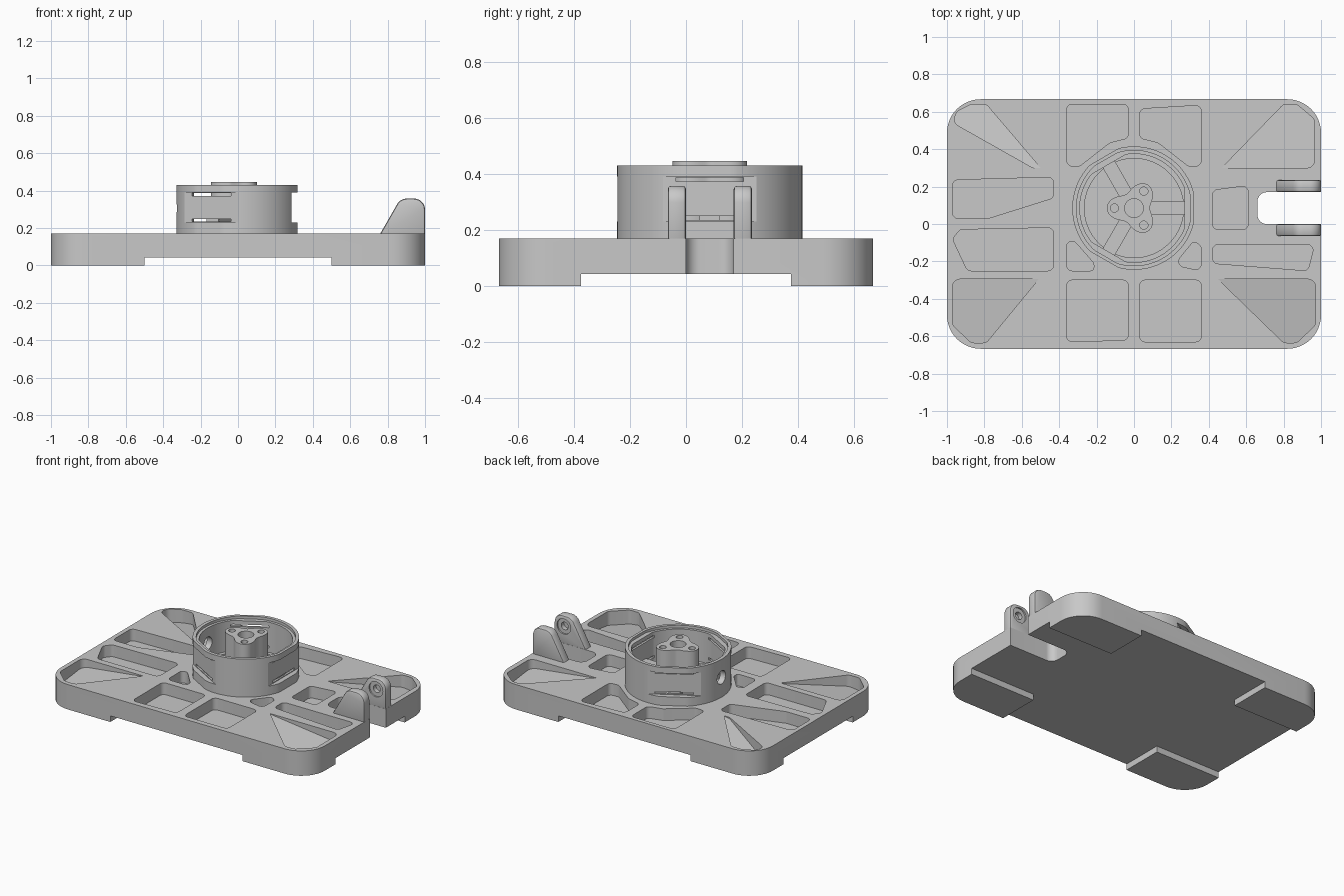
import bpy, bmesh, math
from mathutils import Vector

if "Cube" in bpy.data.objects:
    bpy.data.objects.remove(bpy.data.objects["Cube"])

grey = bpy.data.materials.new("mid_grey")
grey.diffuse_color = (0.58, 0.58, 0.58, 1)
grey.use_nodes = True
grey.node_tree.nodes["Principled BSDF"].inputs["Base Color"].default_value = grey.diffuse_color
CY = 0.085                                   # socket centre on y
DIRS = [math.radians(a) for a in (0, 120, 240)]


def rounded(pts, radius, steps=8):
    """Round polygon corners; radius is one number or one per corner."""
    out, n = [], len(pts)
    for i in range(n):
        r = radius[i] if isinstance(radius, (list, tuple)) else radius
        p = Vector(pts[i])
        u, v = Vector(pts[i - 1]) - p, Vector(pts[(i + 1) % n]) - p
        h = u.angle(v) / 2
        t = min(r / math.tan(h), 0.45 * u.length, 0.45 * v.length)
        if t < 1e-5:
            out.append(p)
            continue
        u.normalize()
        v.normalize()
        c = p + (u + v).normalized() * (t / math.cos(h))
        a, b = p + u * t - c, p + v * t - c
        size = a.length
        a.normalize()
        b.normalize()
        out += [c + a.slerp(b, k / steps) * size for k in range(steps + 1)]
    return out


def circle(cx, cy, r, n=32):
    return [Vector((cx + r * math.cos(k * math.tau / n),
                    cy + r * math.sin(k * math.tau / n))) for k in range(n)]


def polar(fn, n=120):
    """Outline around the socket centre from a radius function."""
    return [Vector((fn(a) * math.cos(a), CY + fn(a) * math.sin(a)))
            for a in (k * math.tau / n for k in range(n))]


def flatted(r, d):
    """Circle with three flat sides at distance d."""
    return polar(lambda a: min([r] + [d / math.cos(a - q) for q in DIRS
                                      if math.cos(a - q) > 0.5]))


def radial_box(q, d0, d1, half):
    """Rectangle pointing outward from the socket centre."""
    e, s = Vector((math.cos(q), math.sin(q))), Vector((-math.sin(q), math.cos(q)))
    c = Vector((0, CY))
    return [c + e * d0 - s * half, c + e * d1 - s * half,
            c + e * d1 + s * half, c + e * d0 + s * half]


def prism(name, pts, lo, hi, axis="z"):
    """Extrude an outline; lo may be a function of the point (sloped floor)."""
    place = {"z": lambda p, h: (p[0], p[1], h),
             "y": lambda p, h: (p[0], h, p[1]),
             "x": lambda p, h: (h, p[0], p[1])}[axis]
    bm = bmesh.new()
    low = [bm.verts.new(place(p, lo(p) if callable(lo) else lo)) for p in pts]
    top = [bm.verts.new(place(p, hi)) for p in pts]
    bm.faces.new(low[::-1])
    bm.faces.new(top)
    for i in range(len(pts)):
        j = (i + 1) % len(pts)
        bm.faces.new((low[i], low[j], top[j], top[i]))
    bmesh.ops.recalc_face_normals(bm, faces=bm.faces)
    me = bpy.data.meshes.new(name)
    bm.to_mesh(me)
    bm.free()
    ob = bpy.data.objects.new(name, me)
    bpy.context.collection.objects.link(ob)
    me.materials.append(grey)
    return ob


def activate(ob):
    bpy.ops.object.select_all(action="DESELECT")
    ob.select_set(True)
    bpy.context.view_layer.objects.active = ob


def cut(ob, *cutter_args):
    c = prism("cutter", *cutter_args)
    activate(ob)
    m = ob.modifiers.new("cut", "BOOLEAN")
    m.operation, m.solver, m.object = "DIFFERENCE", "EXACT", c
    bpy.ops.object.modifier_apply(modifier=m.name)
    bpy.data.objects.remove(c)


def smooth(ob):
    activate(ob)
    bpy.ops.object.shade_smooth_by_angle(angle=math.radians(30))


# Base plate with a notch in the right edge
plate = prism("base_plate", rounded(
    [(-1, -.667), (1, -.667), (1, 0), (.66, 0), (.66, .17), (1, .17), (1, .667), (-1, .667)],
    [.18, .18, 0, .05, .05, 0, .18, .18], 12), 0, .17)

# Underside cross that leaves four corner feet
cut(plate, [(-.5, -.8), (.5, -.8), (.5, -.375), (1.1, -.375), (1.1, .375), (.5, .375),
            (.5, .8), (-.5, .8), (-.5, .375), (-1.1, .375), (-1.1, -.375), (-.5, -.375)],
    -.1, .042)

# Flat-floored weight-saving pockets
pockets = [
    [(-.97, .235), (-.43, .25), (-.43, .14), (-.78, .03), (-.97, .03)],
    [(-.97, -.08), (-.93, -.03), (-.43, -.02), (-.43, -.25), (-.89, -.25)],
    [(-.36, .64), (-.03, .64), (-.03, .46), (-.13, .435), (-.29, .31), (-.36, .31)],
    [(.03, .615), (.36, .635), (.36, .31), (.29, .31), (.13, .435), (.03, .46)],
    [(-.36, -.3), (-.03, -.3), (-.03, -.62), (-.36, -.63)],
    [(.03, -.3), (.36, -.3), (.36, -.63), (.03, -.63)],
    [(-.36, -.1), (-.32, -.09), (-.215, -.21), (-.215, -.25), (-.36, -.25)],
    [(.32, -.09), (.36, -.12), (.36, -.25), (.215, -.22)],
    [(.42, .18), (.61, .205), (.61, -.03), (.42, -.03)],
    [(.42, -.11), (.965, -.11), (.93, -.25), (.42, -.21)],
]
for p in pockets:
    cut(plate, rounded(p, .03, 5), .09, .25)

# Corner pockets, their floors sloping down toward the corners
corners = [
    [(-.5, .3), (-.54, .3), (-.965, .54), (-.95, .6), (-.87, .64), (-.79, .64)],
    [(.47, .3), (.965, .3), (.965, .56), (.87, .64), (.8, .64)],
    [(-.51, -.295), (-.97, -.295), (-.97, -.54), (-.87, -.635), (-.79, -.635)],
    [(.45, -.295), (.97, -.295), (.97, -.54), (.87, -.635), (.8, -.635)],
]
for p in corners:
    start = abs(p[0][0]) + abs(p[0][1])
    cut(plate, rounded(p, [0] + [.04] * (len(p) - 1), 5),
        lambda q: .166 - .12 * max(0, abs(q[0]) + abs(q[1]) - start), .25)
smooth(plate)

# Round socket wall with three flats, stepped bore and window recesses
ring = prism("socket_ring", flatted(.33, .318), .165, .43)
cut(ring, flatted(.265, .265), .1, .3)
cut(ring, flatted(.29, .27), .205, .5)
cut(ring, flatted(.308, .30), .412, .5)
for q in DIRS:
    cut(ring, radial_box(q, .285, .45, .25), .23, .39)
    for z in (.235, .372):
        cut(ring, radial_box(q, .2, .45, .12), z, z + .014)
cut(ring, circle(CY, .305, .045), -.5, -.2, "x")       # side hole
smooth(ring)

# Three-lobed hub with centre bore and screw holes
hub = prism("centre_hub", polar(lambda a: .115 - .03 * math.cos(3 * a)), .165, .445)
cut(hub, circle(0, CY, .05), .2, .5)
for q in DIRS:
    a = q + math.pi / 3
    cut(hub, circle(.105 * math.cos(a), CY + .105 * math.sin(a), .022, 20), .3, .5)
smooth(hub)

# Spokes joining hub and socket wall
for q in DIRS:
    prism("hub_spoke", radial_box(q, .07, .275, .037), .165, .26)

# Pair of hinge lugs with blind pivot holes facing the notch
lug_shape = rounded([(.755, .16), (1, .16), (1, .357), (.868, .357)], [0, 0, .08, .06], 8)
for name, inner, s in (("front_hinge_lug", 0, -1), ("back_hinge_lug", .17, 1)):
    lug = prism(name, lug_shape, min(inner, inner + s * .065), max(inner, inner + s * .065), "y")
    bev = lug.modifiers.new("bevel", "BEVEL")
    bev.width, bev.segments, bev.angle_limit = .012, 2, math.radians(50)
    activate(lug)
    bpy.ops.object.modifier_apply(modifier=bev.name)
    for r, depth in ((.052, .01), (.026, .04)):
        ends = sorted((inner - s * .05, inner + s * depth))
        cut(lug, circle(.925, .285, r), ends[0], ends[1], "y")
    smooth(lug)
